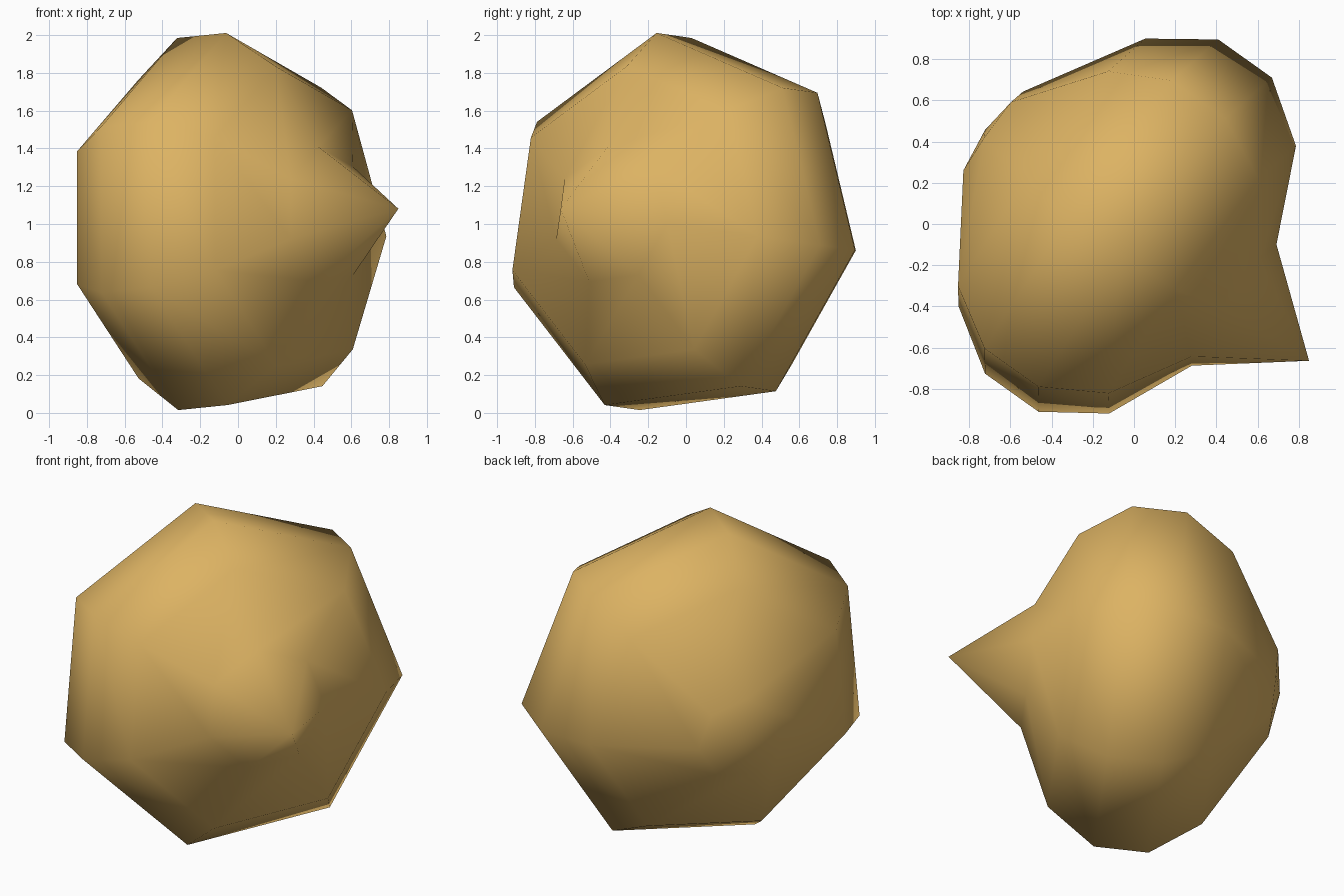
import bpy
import bmesh
from math import cos, sin, radians
from mathutils import Vector

cube = bpy.data.objects.get("Cube")
if cube:
    bpy.data.objects.remove(cube, do_unlink=True)

# Sandy material
sand = bpy.data.materials.new("sandy_ochre")
sand.use_nodes = True
colour = (0.72, 0.45, 0.125, 1)
sand.diffuse_color = colour
sand.node_tree.nodes["Principled BSDF"].inputs["Base Color"].default_value = colour

# Tilted axis of the body, with two directions across it
centre = Vector((-0.057, -0.018, 0.988))
axis = Vector((0.81, -0.577, 0.083)).normalized()
side = Vector((0, 0, 1)).cross(axis).normalized()
up = axis.cross(side)

# Profile: (distance along axis, radius), from blunt end to the spike
SIDES = 7
PHASE = 96.5
rings = [(-0.78, 0.26), (-0.45, 0.817), (-0.16, 1.02),
         (0.16, 1.02), (0.45, 0.817), (0.655, 0.37)]
blunt_end, spike_tip = -0.82, 1.116

bm = bmesh.new()


def ring(along, radius):
    verts = []
    for i in range(SIDES):
        a = radians(PHASE + i * 360 / SIDES)
        across = side * cos(a) + up * sin(a)
        verts.append(bm.verts.new(centre + axis * along + across * radius))
    return verts


loops = [ring(*r) for r in rings]
back = bm.verts.new(centre + axis * blunt_end)
tip = bm.verts.new(centre + axis * spike_tip)

# Bands between the rings, and fans at both ends
for i in range(SIDES):
    j = (i + 1) % SIDES
    for low, high in zip(loops, loops[1:]):
        bm.faces.new((low[i], low[j], high[j], high[i]))
    bm.faces.new((back, loops[0][j], loops[0][i]))
    bm.faces.new((tip, loops[-1][i], loops[-1][j]))
bmesh.ops.recalc_face_normals(bm, faces=bm.faces[:])
for face in bm.faces:
    face.smooth = True

mesh = bpy.data.meshes.new("spiked_body")
bm.to_mesh(mesh)
bm.free()
mesh.materials.append(sand)
body = bpy.data.objects.new("spiked_body", mesh)
bpy.context.collection.objects.link(body)
